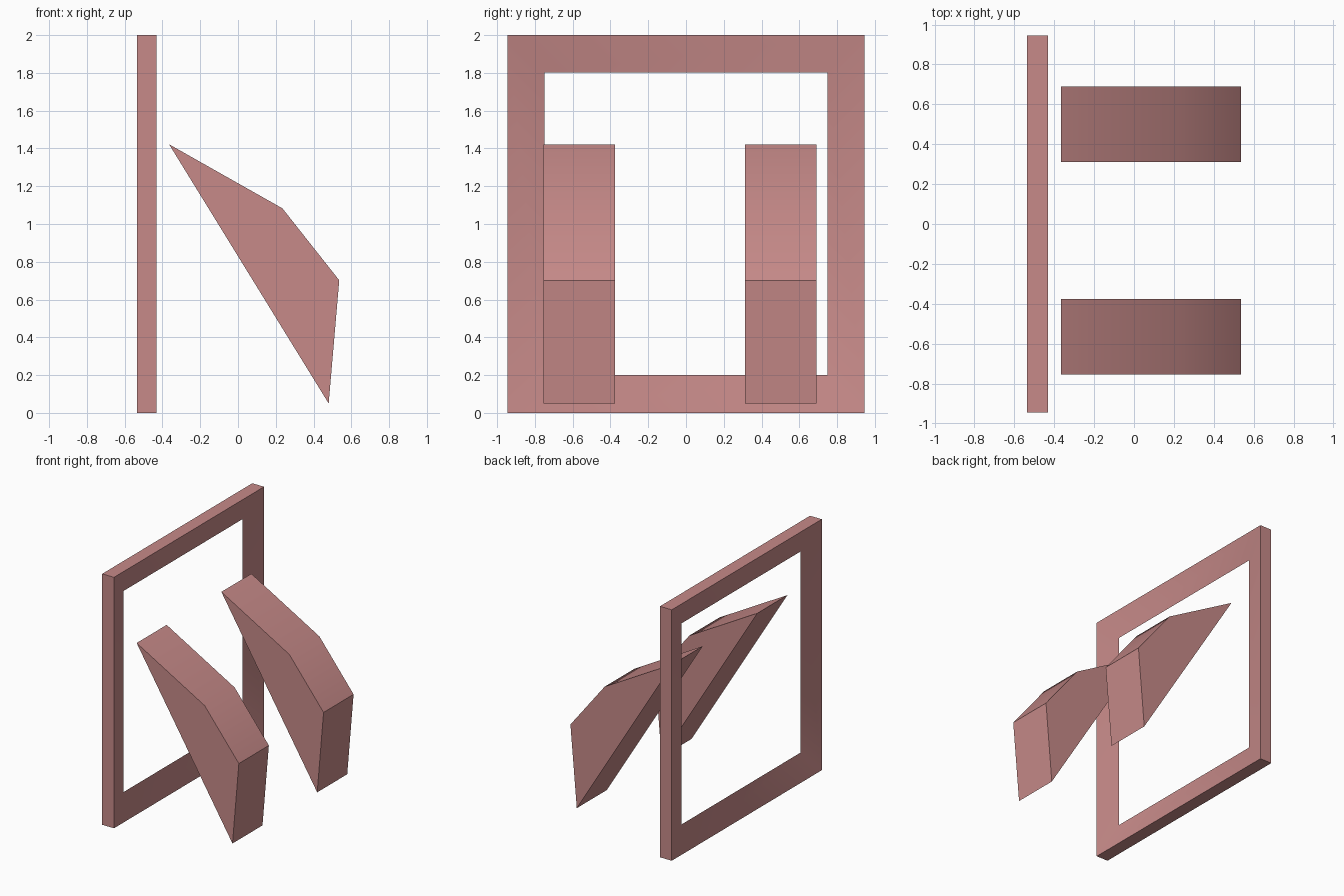
import bpy
import bmesh
from math import radians

cube = bpy.data.objects.get("Cube")
if cube:
    bpy.data.objects.remove(cube, do_unlink=True)

# Single dusty rose colour
rose = bpy.data.materials.new("dusty_rose")
rose.use_nodes = True
colour = (0.57, 0.255, 0.25, 1)
rose.diffuse_color = colour
rose.node_tree.nodes["Principled BSDF"].inputs["Base Color"].default_value = colour


def finish(name, bm):
    bmesh.ops.recalc_face_normals(bm, faces=bm.faces)
    mesh = bpy.data.meshes.new(name)
    bm.to_mesh(mesh)
    bm.free()
    mesh.materials.append(rose)
    obj = bpy.data.objects.new(name, mesh)
    bpy.context.collection.objects.link(obj)
    bpy.ops.object.select_all(action="DESELECT")
    obj.select_set(True)
    bpy.context.view_layer.objects.active = obj
    bpy.ops.object.shade_smooth_by_angle(angle=radians(30))


def rectangle(bm, y, low, high, x):
    corners = ((-y, low), (y, low), (y, high), (-y, high))
    return [bm.verts.new((x, cy, cz)) for cy, cz in corners]


# Upright frame: both sides slope in to a knife edge around the opening
bm = bmesh.new()
loops = [
    rectangle(bm, 0.945, 0, 2, -0.536),
    rectangle(bm, 0.945, 0, 2, -0.432),
    rectangle(bm, 0.748, 0.2, 1.803, -0.484),
]
for k, loop in enumerate(loops):
    following = loops[(k + 1) % 3]
    for i in range(4):
        j = (i + 1) % 4
        bm.faces.new((loop[i], loop[j], following[j], following[i]))
finish("frame", bm)

# Two slanted wedges with a softly bent top
profile = [(-0.365, 1.422), (0.235, 1.083), (0.536, 0.702), (0.48, 0.05)]
for name, y in (("front_wedge", -0.755), ("back_wedge", 0.312)):
    bm = bmesh.new()
    side = bm.faces.new([bm.verts.new((x, y, z)) for x, z in profile])
    result = bmesh.ops.extrude_face_region(bm, geom=[side])
    verts = [g for g in result["geom"] if isinstance(g, bmesh.types.BMVert)]
    bmesh.ops.translate(bm, verts=verts, vec=(0, 0.378, 0))
    finish(name, bm)
